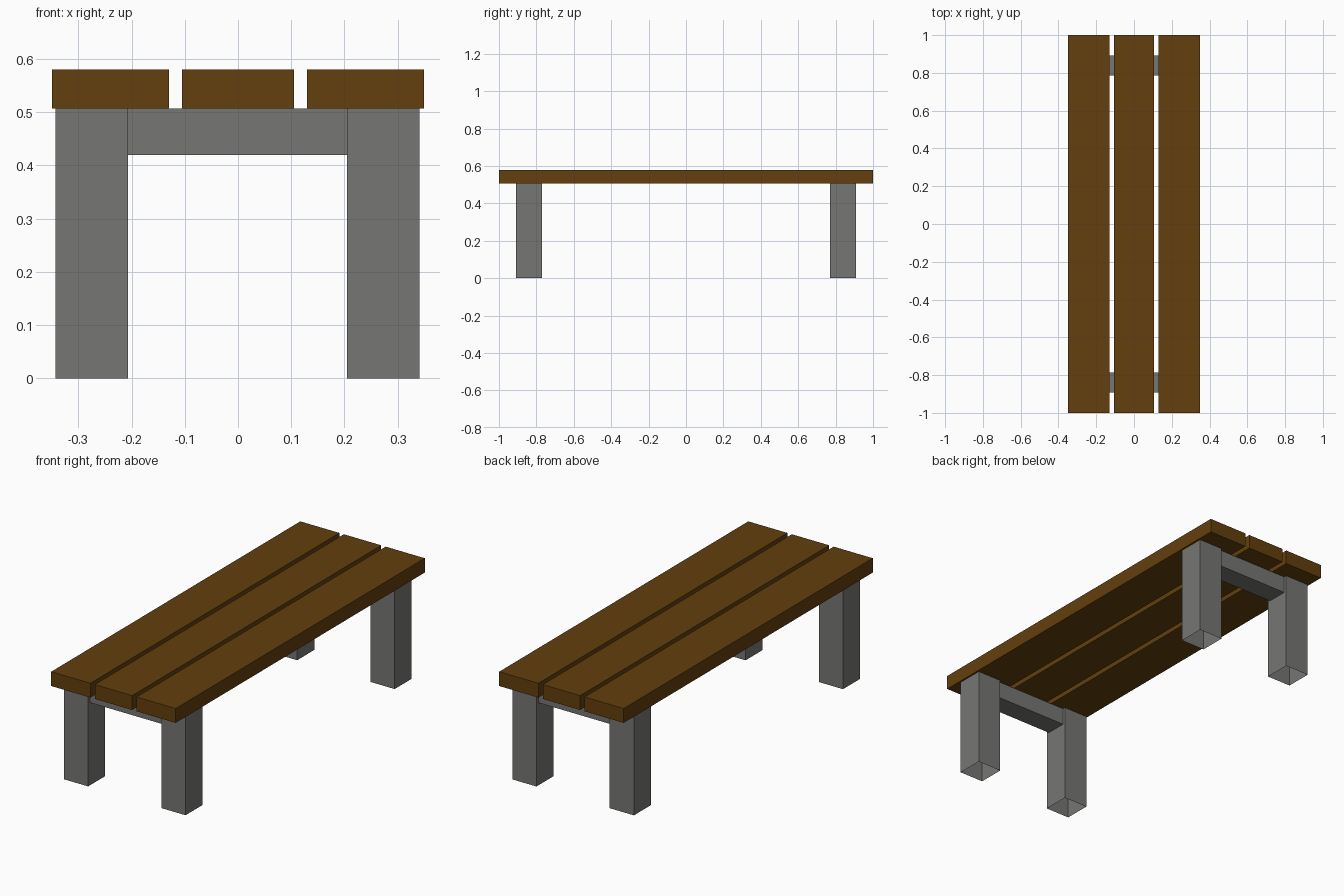
import bpy, bmesh

if "Cube" in bpy.data.objects:
    bpy.data.objects.remove(bpy.data.objects["Cube"])


def material(name, rgb):
    m = bpy.data.materials.new(name)
    m.diffuse_color = (*rgb, 1.0)
    m.use_nodes = True
    m.node_tree.nodes["Principled BSDF"].inputs["Base Color"].default_value = m.diffuse_color
    return m


wood = material("brown wood", (0.125, 0.05, 0.004))
stone = material("grey concrete", (0.18, 0.18, 0.174))


def box(name, lo, hi, mat, open_bottom=False):
    """Axis-aligned box between two corners, optionally without its underside."""
    bm = bmesh.new()
    bmesh.ops.create_cube(bm, size=1.0)
    for v in bm.verts:
        v.co = [lo[i] if v.co[i] < 0 else hi[i] for i in range(3)]
    bm.normal_update()
    if open_bottom:
        under = [f for f in bm.faces if f.normal.z < -0.9]
        bmesh.ops.delete(bm, geom=under, context='FACES')
    mesh = bpy.data.meshes.new(name)
    bm.to_mesh(mesh)
    bm.free()
    mesh.materials.append(mat)
    obj = bpy.data.objects.new(name, mesh)
    bpy.context.collection.objects.link(obj)
    return obj


SEAT_BOTTOM, SEAT_TOP = 0.507, 0.58

# three seat planks
for side, x0, x1 in (("left", -0.35, -0.13), ("middle", -0.105, 0.105), ("right", 0.13, 0.35)):
    box(side + "_seat_plank", (x0, -1, SEAT_BOTTOM), (x1, 1, SEAT_TOP), wood)

# two leg frames: a pair of hollow-bottomed legs joined by a crossbar
for end, sy in (("front", -1), ("back", 1)):
    y0, y1 = sorted((sy * 0.771, sy * 0.908))
    for side, x0, x1 in (("left", -0.343, -0.207), ("right", 0.205, 0.341)):
        box(f"{end}_{side}_leg", (x0, y0, 0), (x1, y1, SEAT_BOTTOM), stone, open_bottom=True)
    y0, y1 = sorted((sy * 0.785, sy * 0.893))
    box(end + "_crossbar", (-0.207, y0, 0.42), (0.205, y1, SEAT_BOTTOM), stone)
